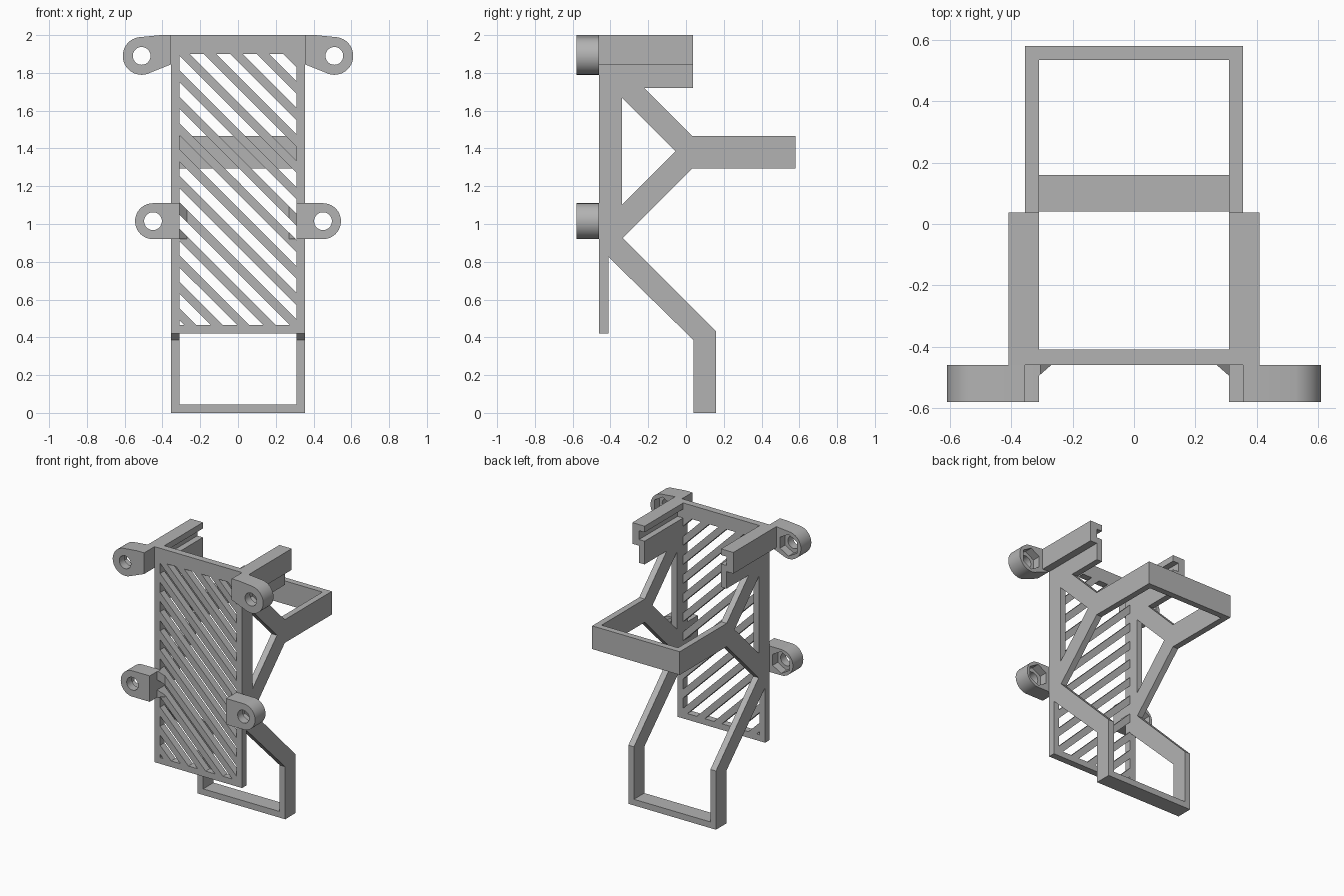
import bpy
import bmesh
from math import sin, cos, radians, pi
from mathutils import Vector

cube = bpy.data.objects.get("Cube")
if cube:
    bpy.data.objects.remove(cube, do_unlink=True)

grey = bpy.data.materials.new("plain grey")
grey.use_nodes = True
COLOR = (0.45, 0.45, 0.45, 1)
grey.diffuse_color = COLOR
grey.node_tree.nodes["Principled BSDF"].inputs["Base Color"].default_value = COLOR

# Shared measurements
OUT, INN = 0.355, 0.31            # outer and inner faces of the side walls
FRONT, BACK = -0.46, -0.41        # front plate faces
EAR_FRONT = -0.58
TOP = 2.0


def prism(name, outlines, axis, lo, hi):
    """Extrude one or more flat outlines along an axis (outline uses the other two axes in order)."""
    bm = bmesh.new()
    k = "xyz".index(axis)
    for pts in outlines:
        verts = []
        for a, b in pts:
            co = [a, b]
            co.insert(k, lo)
            verts.append(bm.verts.new(co))
        face = bm.faces.new(verts)
        new = bmesh.ops.extrude_face_region(bm, geom=[face])["geom"]
        shift = Vector((0, 0, 0))
        shift[k] = hi - lo
        bmesh.ops.translate(bm, vec=shift, verts=[v for v in new if isinstance(v, bmesh.types.BMVert)])
    bmesh.ops.recalc_face_normals(bm, faces=bm.faces)
    mesh = bpy.data.meshes.new(name)
    bm.to_mesh(mesh)
    bm.free()
    mesh.materials.append(grey)
    ob = bpy.data.objects.new(name, mesh)
    bpy.context.collection.objects.link(ob)
    return ob


def bake(ob):
    """Apply the modifiers of an object."""
    bpy.context.view_layer.update()
    ev = ob.evaluated_get(bpy.context.evaluated_depsgraph_get())
    mesh = bpy.data.meshes.new_from_object(ev)
    ob.modifiers.clear()
    ob.data = mesh


def mirror(ob):
    ob.modifiers.new("Mirror", 'MIRROR').use_mirror_merge = False
    bake(ob)


def cut(ob, cutter, keep=False):
    mod = ob.modifiers.new("Cut", 'BOOLEAN')
    mod.operation, mod.solver, mod.object = 'DIFFERENCE', 'EXACT', cutter
    bake(ob)
    if not keep:
        bpy.data.objects.remove(cutter, do_unlink=True)


def rect(a0, b0, a1, b1):
    return [(a0, b0), (a1, b0), (a1, b1), (a0, b1)]


def arc(cx, cz, r, start, end, n):
    angles = [radians(start + (end - start) * i / n) for i in range(n + 1)]
    return [(cx + r * cos(t), cz + r * sin(t)) for t in angles]


def clip(pts, limit, sign):
    """Keep the part of an outline where sign * (x + z) < sign * limit."""
    out = []
    for p, q in zip(pts, pts[1:] + pts[:1]):
        dp, dq = sign * (sum(p) - limit), sign * (sum(q) - limit)
        if dp < 0:
            out.append(p)
        if dp * dq < 0:
            t = dp / (dp - dq)
            out.append((p[0] + t * (q[0] - p[0]), p[1] + t * (q[1] - p[1])))
    return out


# Front plate with diagonal vent slots
slots = []
for i in range(15):
    high = 0.18 + 0.14 * i
    window = rect(-INN, 0.465, INN, 1.9)
    slots.append(clip(clip(window, high, 1), high - 0.075, -1))
slot_cutter = prism("slot_cutter", slots, "y", -0.7, -0.3)
plate = prism("vented_front_plate", [rect(-OUT, 0.42, OUT, TOP)], "y", FRONT, BACK)
cut(plate, slot_cutter, keep=True)

# Side walls: spine, triangular brace, rear arm and leg in one profile
wall = [(BACK, 0.825), (0.04, 0.385), (0.04, 0), (0.16, 0), (0.16, 0.43),
        (-0.335, 0.925), (0.035, 1.295), (0.58, 1.295), (0.58, 1.465),
        (0.035, 1.465), (-0.22, 1.72), (BACK, 1.72)]
sides = prism("side_frames", [wall], "x", INN, OUT)
triangle = [(-0.34, 1.67), (-0.34, 1.1), (-0.055, 1.385)]
cut(sides, prism("brace_cutter", [triangle], "x", 0.2, 0.5))
mirror(sides)

# Cross bars
prism("rear_bar", [rect(-INN, 1.295, INN, 1.465)], "y", 0.535, 0.58)
prism("foot_bar", [rect(-INN, 0.04, INN, 0.16)], "z", 0, 0.045)

# Grooved top rails
rail = [(INN, 1.72), (OUT, 1.72), (OUT, 1.845), (0.41, 1.845), (0.41, TOP),
        (INN, TOP), (INN, 1.955), (OUT, 1.955), (OUT, 1.89), (INN, 1.89)]
mirror(prism("top_rails", [rail], "y", FRONT, 0.037))


# Mounting ears with a bolt hole and a hexagonal nut pocket
def ears(name, outline, cx, cz):
    ob = prism(name, [outline], "y", EAR_FRONT, FRONT)
    cut(ob, prism("hole_cutter", [arc(cx, cz, 0.047, 0, 352.5, 47)], "y", -0.7, -0.3))
    cut(ob, prism("nut_cutter", [arc(cx, cz, 0.08, 30, 330, 5)], "y", -0.52, -0.3))
    mirror(ob)
    bpy.ops.object.select_all(action='DESELECT')
    ob.select_set(True)
    bpy.context.view_layer.objects.active = ob
    bpy.ops.object.shade_smooth_by_angle(angle=pi / 6)


ears("upper_ears", [(OUT, 1.845), (OUT, TOP), (0.41, TOP)]
     + arc(0.51, 1.89, 0.1, 80, -108, 32), 0.51, 1.89)
ears("lower_ears", [(INN, 0.92), (INN, 1.11)]
     + arc(0.45, 1.015, 0.095, 90, -90, 32), 0.45, 1.015)

# Small gussets beside the lower ears
gussets = prism("ear_gussets", [[(INN, FRONT), (0.27, FRONT), (INN, -0.495)]], "z", 0.92, 1.11)
mirror(gussets)
cut(gussets, slot_cutter)
